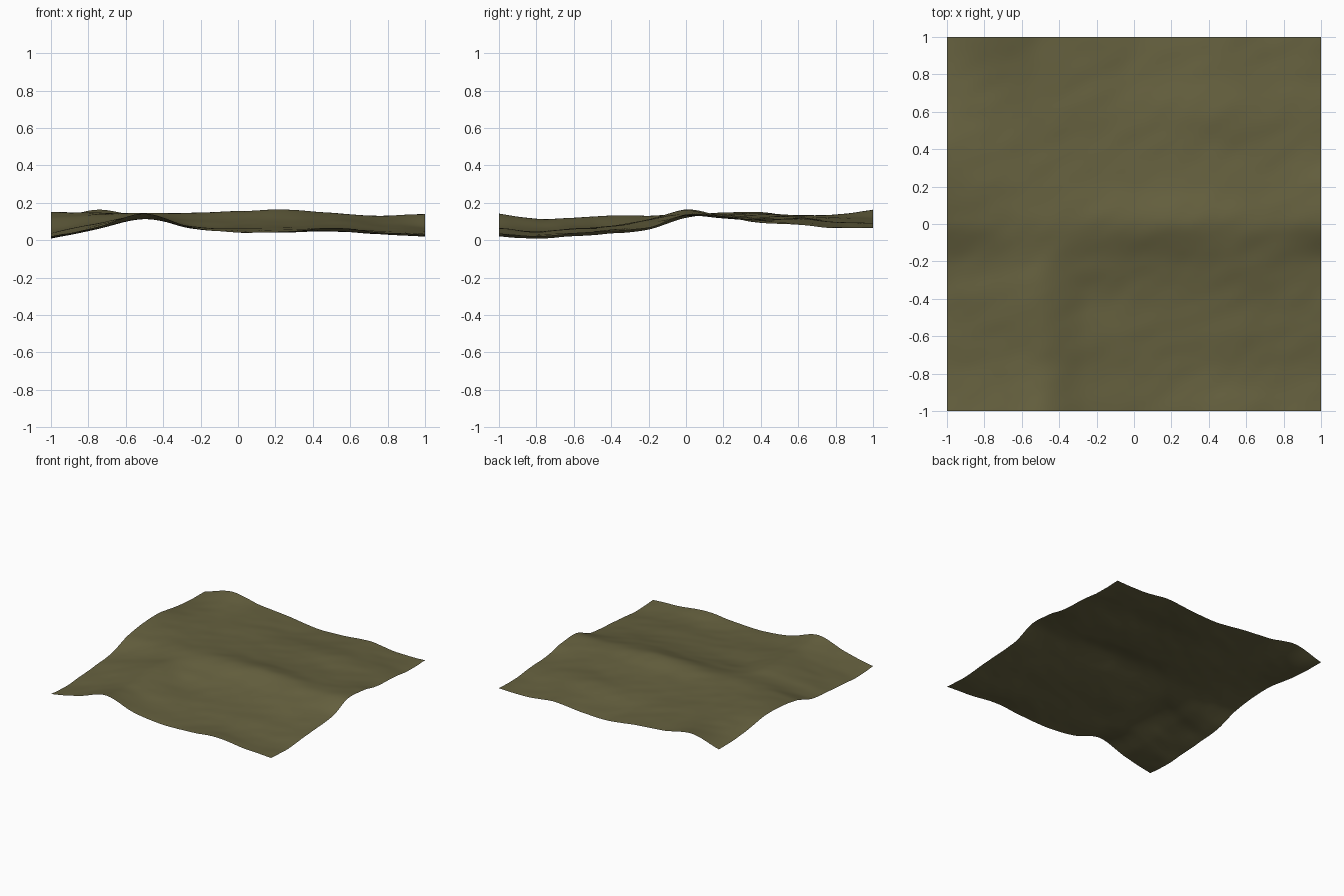
import bpy, bmesh
from mathutils import Vector, noise

if "Cube" in bpy.data.objects:
    bpy.data.objects.remove(bpy.data.objects["Cube"])

# Coarse height survey in thousandths: rows run front to back, columns left to right
SURVEY = [
    [20, 70, 143, 70, 41, 45, 66, 43, 30],
    [8, 58, 115, 62, 45, 42, 47, 32, 20],
    [22, 70, 120, 75, 58, 58, 63, 45, 35],
    [35, 88, 133, 75, 70, 75, 75, 60, 49],
    [58, 95, 130, 108, 103, 108, 110, 90, 68],
    [120, 135, 145, 145, 155, 163, 146, 130, 137],
    [147, 145, 138, 131, 127, 125, 120, 116, 127],
    [150, 142, 132, 120, 114, 109, 108, 105, 92],
    [123, 134, 127, 117, 104, 108, 117, 103, 83],
    [102, 135, 123, 106, 80, 84, 98, 79, 64],
    [100, 162, 121, 99, 67, 71, 92, 65, 68],
]
CELLS = 110


def spline(values, t):
    """Smooth curve through evenly spaced values, t in 0..1."""
    last = len(values) - 1
    i = min(int(t * last), last - 1)
    f = t * last - i
    b, c = values[i], values[i + 1]
    a = values[i - 1] if i > 0 else 2 * b - c
    d = values[i + 2] if i + 2 <= last else 2 * c - b
    return b + 0.5 * f * (c - a + f * (2 * a - 5 * b + 4 * c - d
                                       + f * (3 * (b - c) + d - a)))


def height(x, y):
    u, v = (x + 1) / 2, (y + 1) / 2
    base = spline([spline(row, u) for row in SURVEY], v) / 1000
    # small weathered ripples, running diagonally
    p, q = x + 0.5 * y, y - 0.5 * x
    ripple = noise.noise(Vector((p * 6, q * 9, 8.7))) * 0.003
    return max(0, base + ripple)


# Ground sheet: a fine grid lifted to the surveyed heights
bm = bmesh.new()
bmesh.ops.create_grid(bm, x_segments=CELLS, y_segments=CELLS, size=1)
for v in bm.verts:
    v.co.z = height(v.co.x, v.co.y)
for f in bm.faces:
    f.smooth = True
mesh = bpy.data.meshes.new("terrain")
bm.to_mesh(mesh)
bm.free()

olive = bpy.data.materials.new("olive earth")
olive.diffuse_color = (0.133, 0.120, 0.050, 1)
olive.use_nodes = True
olive.node_tree.nodes["Principled BSDF"].inputs["Base Color"].default_value = olive.diffuse_color
mesh.materials.append(olive)
terrain = bpy.data.objects.new("terrain", mesh)
bpy.context.collection.objects.link(terrain)
